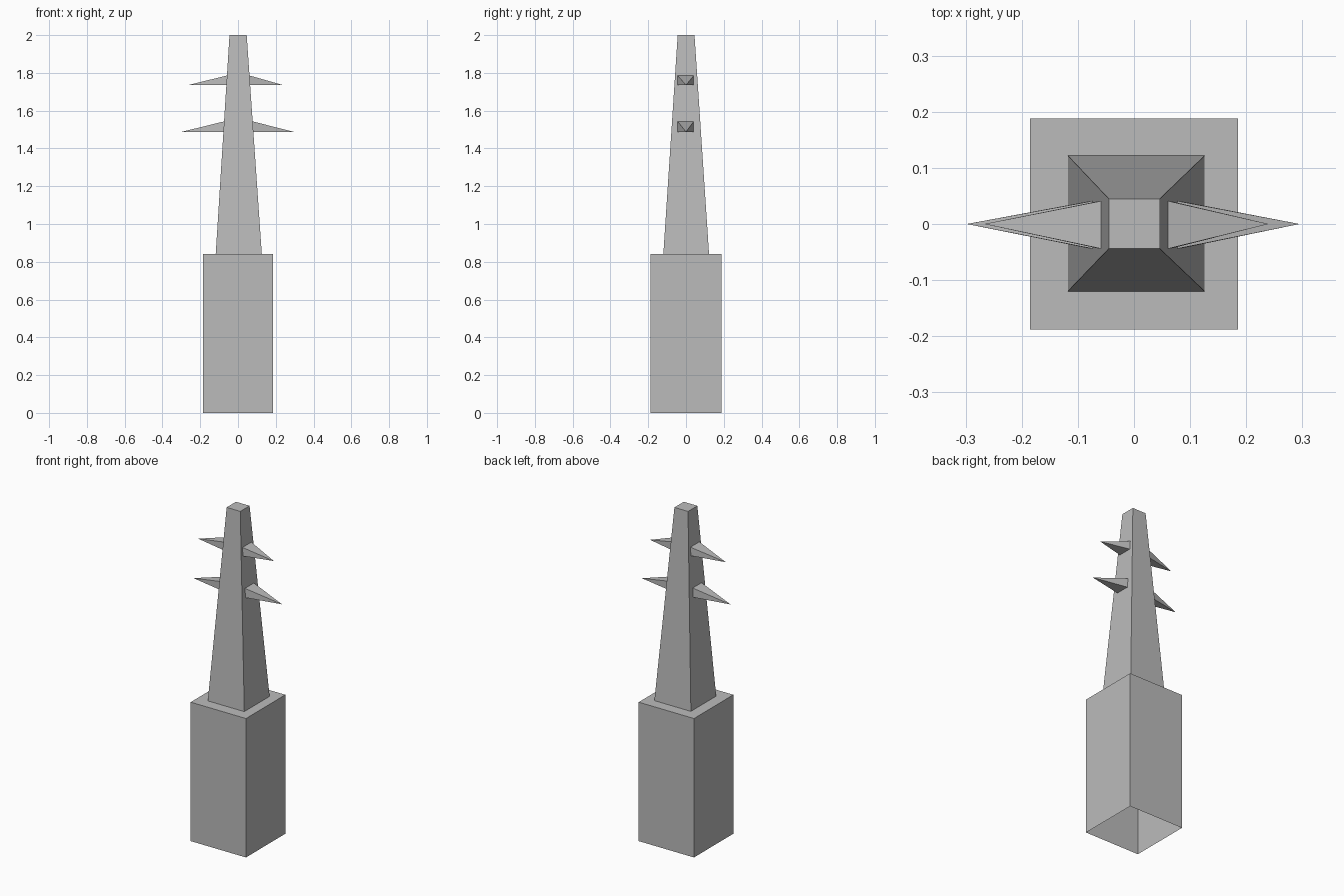
import bpy

if "Cube" in bpy.data.objects:
    bpy.data.objects.remove(bpy.data.objects["Cube"])

grey = bpy.data.materials.new("plain_grey")
grey.diffuse_color = (0.5, 0.5, 0.5, 1)
grey.use_nodes = True
grey.node_tree.nodes["Principled BSDF"].inputs["Base Color"].default_value = grey.diffuse_color


def make(name, verts, faces):
    mesh = bpy.data.meshes.new(name)
    mesh.from_pydata(verts, [], faces)
    mesh.materials.append(grey)
    obj = bpy.data.objects.new(name, mesh)
    bpy.context.collection.objects.link(obj)
    return obj


def ring(x0, x1, y0, y1, z):
    return [(x0, y0, z), (x1, y0, z), (x1, y1, z), (x0, y1, z)]


def band(a, b):
    return [(a + i, a + (i + 1) % 4, b + (i + 1) % 4, b + i) for i in range(4)]


BASE_Z, TOP_Z = 0.84, 2.0
foot = ring(-0.118, 0.126, -0.12, 0.122, BASE_Z)
tip = ring(-0.045, 0.046, -0.044, 0.045, TOP_Z)

# Pedestal: open underneath, with a ledge around the tower foot
make("pedestal",
     ring(-0.185, 0.185, -0.188, 0.188, 0) + ring(-0.185, 0.185, -0.188, 0.188, BASE_Z) + foot,
     band(0, 4) + band(4, 8))

# Tapered tower with a flat cap
make("tower", foot + tip, band(0, 4) + [(4, 5, 6, 7)])


def tower_x(side, z):
    """x of the tower's left or right face at height z."""
    i = 1 if side > 0 else 0
    t = (z - BASE_Z) / (TOP_Z - BASE_Z)
    return foot[i][0] + t * (tip[i][0] - foot[i][0])


# Cross arms: flat-bottomed pyramids growing from the tower's sides
def arm(name, side, z0, z1, reach):
    xb, xt = tower_x(side, z0), tower_x(side, z1)
    verts = [(xb, -0.044, z0), (xb, 0.041, z0), (xt, 0.041, z1), (xt, -0.044, z1),
             (side * reach, 0, z0)]
    faces = [(i, (i + 1) % 4, 4) for i in range(4)]
    if side < 0:
        faces = [f[::-1] for f in faces]
    make(name, verts, faces)


for level, z0, z1, left, right in (("lower", 1.488, 1.543, 0.298, 0.295),
                                   ("upper", 1.735, 1.786, 0.267, 0.24)):
    arm(level + "_left_arm", -1, z0, z1, left)
    arm(level + "_right_arm", 1, z0, z1, right)
